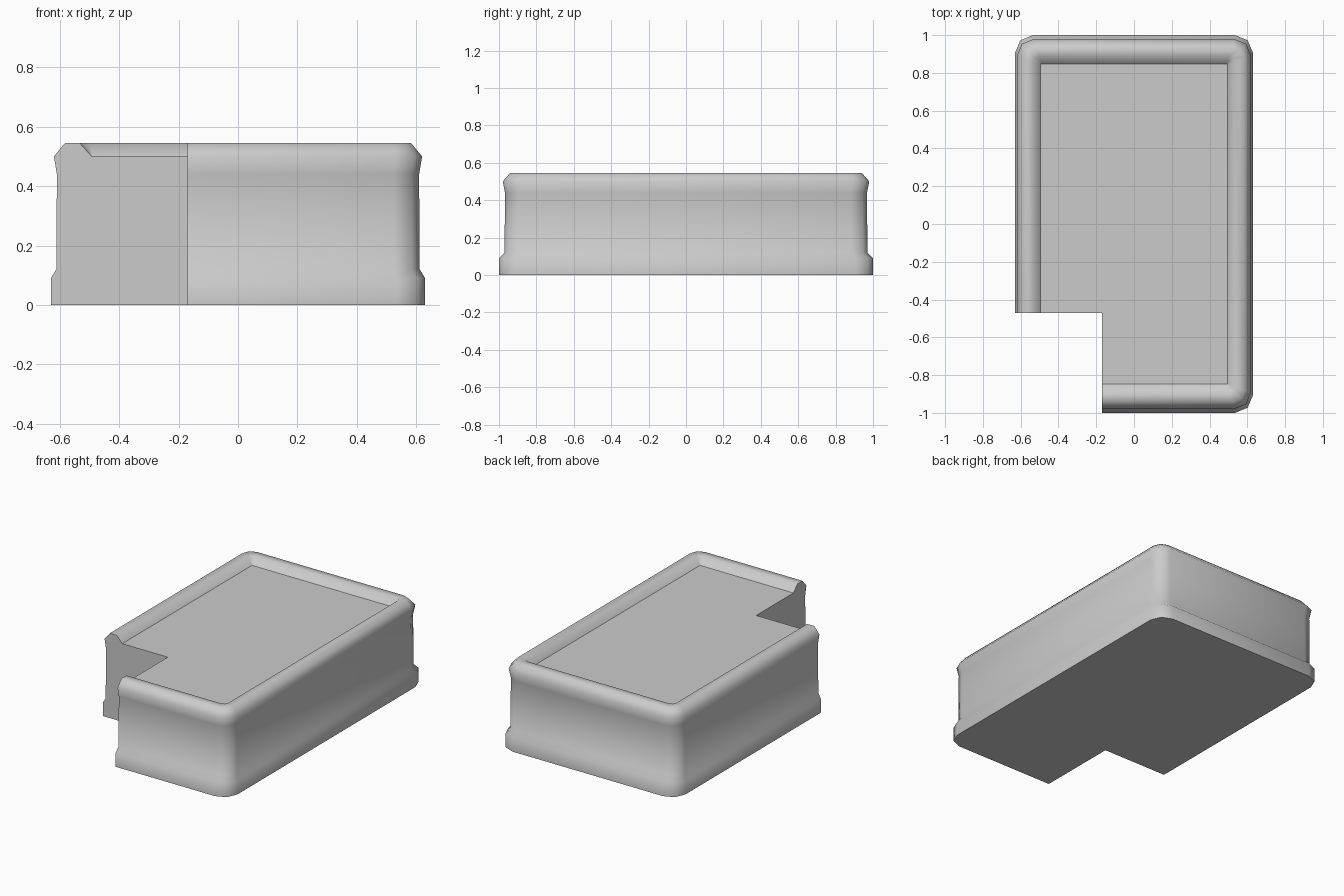
import bpy, bmesh, math

default = bpy.data.objects.get("Cube")
if default:
    bpy.data.objects.remove(default, do_unlink=True)

# Single grey for walls, roof and plinth
grey = bpy.data.materials.new("concrete grey")
grey.use_nodes = True
colour = (0.6, 0.6, 0.6, 1)
grey.diffuse_color = colour
grey.node_tree.nodes["Principled BSDF"].inputs["Base Color"].default_value = colour


def ring(bm, hx, hy, z, r):
    """Rectangle loop with each corner rounded in two segments."""
    verts = []
    for i, (sx, sy) in enumerate([(1, 1), (-1, 1), (-1, -1), (1, -1)]):
        for k in range(3):
            a = math.radians(90 * i + 45 * k)
            verts.append(bm.verts.new((sx * (hx - r) + r * math.cos(a),
                                       sy * (hy - r) + r * math.sin(a), z)))
    return verts


# Wall profile from plinth to roof: half width, half depth, height, corner radius
profile = [
    (0.63, 1.0, 0.0, 0.095),
    (0.63, 1.0, 0.09, 0.095),
    (0.612, 0.97, 0.12, 0.085),
    (0.61, 0.968, 0.44, 0.085),
    (0.62, 0.98, 0.5, 0.09),
    (0.583, 0.94, 0.545, 0.06),
    (0.533, 0.89, 0.545, 0.03),
    (0.494, 0.848, 0.502, 0.003),
]
bm = bmesh.new()
rings = [ring(bm, *p) for p in profile]
for low, high in zip(rings, rings[1:]):
    for i in range(len(low)):
        j = (i + 1) % len(low)
        bm.faces.new((low[i], low[j], high[j], high[i]))
bm.faces.new(rings[0][::-1])
bm.faces.new(rings[-1])
mesh = bpy.data.meshes.new("building_body")
bm.to_mesh(mesh)
bm.free()
mesh.materials.append(grey)
body = bpy.data.objects.new("building_body", mesh)
bpy.context.collection.objects.link(body)

# Notch cut out of the front right corner
bpy.ops.mesh.primitive_cube_add(size=2, location=(-1.17, -1.47, 0.3))
cutter = bpy.context.object
cutter.name = "notch_cutter"
cutter.hide_render = True
cutter.data.materials.append(grey)
cut = body.modifiers.new("notch", "BOOLEAN")
cut.operation = "DIFFERENCE"
cut.solver = "EXACT"
cut.object = cutter

bpy.ops.object.select_all(action="DESELECT")
body.select_set(True)
bpy.context.view_layer.objects.active = body
bpy.ops.object.modifier_apply(modifier=cut.name)
bpy.data.objects.remove(cutter, do_unlink=True)

# Soft parapet and corners, crisp notch, base and roof edges
bpy.ops.object.shade_smooth_by_angle(angle=math.radians(60))
for e in body.data.edges:
    if all(abs(body.data.vertices[v].co.z - 0.502) < 0.001 for v in e.vertices):
        e.use_edge_sharp = True
